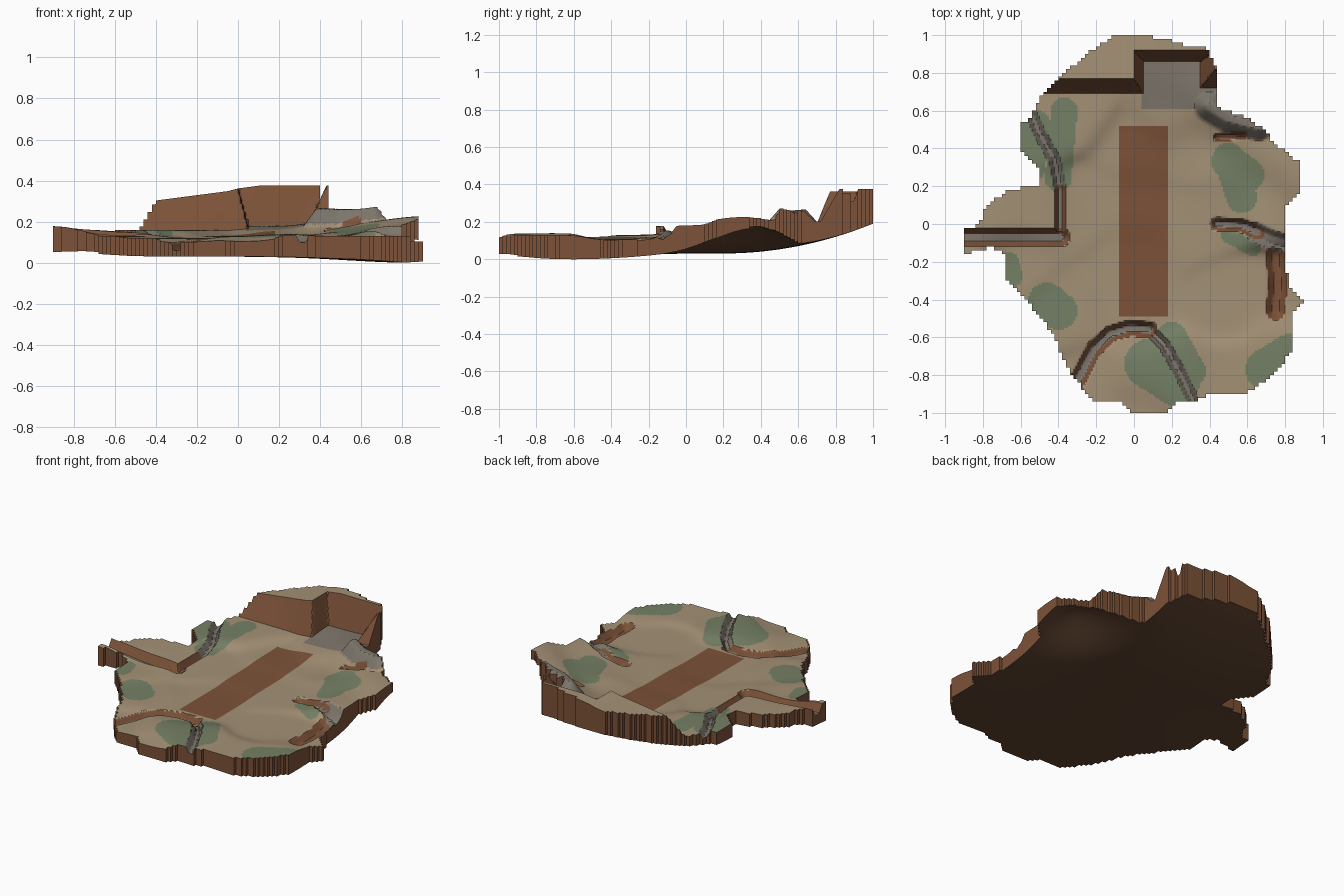
import bpy, bmesh, math
from mathutils import Vector

if "Cube" in bpy.data.objects:
    bpy.data.objects.remove(bpy.data.objects["Cube"])

CELL = 0.01          # fine ground cell
BLOCK = 2            # fine cells per step of the jagged outline


def material(name, rgb):
    """Flat colour from sRGB bytes."""
    linear = [((c / 255 + 0.055) / 1.055) ** 2.4 for c in rgb] + [1]
    mat = bpy.data.materials.new(name)
    mat.use_nodes = True
    mat.diffuse_color = linear
    shader = mat.node_tree.nodes["Principled BSDF"]
    shader.inputs["Base Color"].default_value = linear
    shader.inputs["Roughness"].default_value = 0.9
    return mat


MATERIALS = [material("sand", (164, 145, 118)), material("scrub green", (117, 128, 101)),
             material("earth brown", (124, 82, 56)), material("rock grey", (126, 118, 108)),
             material("deep soil", (97, 69, 49))]
SAND, GREEN, EARTH, ROCK, SOIL = range(len(MATERIALS))


def hundredths(rows):
    return [tuple(v / 100 for v in row) for row in rows]


# Plan outline
outline = hundredths([
    (-10, 100), (5, 100), (20, 97), (30, 94), (38, 94), (44, 82), (44, 62), (60, 56),
    (69, 50), (75, 42), (89, 32), (89, 17), (80, 10), (80, -20), (82, -32), (91, -41),
    (84, -48), (84, -66), (75, -79), (59, -90), (42, -89), (34, -93), (24, -94),
    (18, -100), (0, -100), (-7, -94), (-22, -94), (-36, -75), (-43, -58), (-54, -44),
    (-68, -28), (-68, -17), (-75, -12), (-90, -16), (-90, -3), (-82, 0), (-78, 10),
    (-68, 17), (-50, 21), (-50, 30), (-60, 38), (-60, 52), (-52, 60), (-50, 68),
    (-37, 80), (-18, 95)])

# Spot heights of the ground
ground_spots = hundredths([
    (0, -100, 10), (0, -80, 13), (-28, -85, 10), (20, -80, 14), (45, -87, 13),
    (60, -85, 13), (82, -65, 13), (90, -41, 10), (75, -35, 11), (50, -40, 11),
    (0, -50, 11), (0, -20, 11), (0, 10, 12), (0, 40, 13), (20, 60, 16), (-30, 62, 16),
    (-40, -50, 12), (-65, -22, 13), (-90, -8, 18), (-75, 5, 16), (-50, 10, 15),
    (-30, 10, 12), (-55, 45, 16), (30, 0, 12), (32, 40, 13), (48, 10, 13), (52, 30, 15),
    (65, 20, 16), (88, 25, 23), (75, 10, 18), (68, 40, 20), (78, 36, 23), (50, 57, 19),
    (42, 72, 21), (25, 78, 18)])

# Broad swells of the underside: centre, height, spread
swells = [(0.80, 0.35, 0.14, 0.08), (-0.80, 0.20, 0.045, 0.2), (0.85, -0.60, -0.03, 0.2)]

# Washes cut into the ground: path, half width, depth, wall colour, floor colour
washes = [
    (hundredths([(-94, -7), (-39, -7)]), 0.05, 0.05, EARTH, ROCK),
    (hundredths([(-39, -7), (-39, 18)]), 0.03, 0.04, EARTH, ROCK),
    (hundredths([(-39, 18), (-42, 34), (-50, 48), (-55, 60)]), 0.03, 0.035, ROCK, ROCK),
    (hundredths([(-31, -85), (-21, -66), (-12, -58), (-2, -55), (8, -56)]),
     0.042, 0.045, EARTH, ROCK),
    (hundredths([(8, -56), (16, -64), (24, -78), (32, -95)]), 0.03, 0.035, ROCK, ROCK),
    (hundredths([(44, 0), (58, -1), (66, -5)]), 0.035, 0.04, EARTH, ROCK),
    (hundredths([(64, -4), (72, -8), (82, -11)]), 0.05, 0.04, ROCK, ROCK),
    (hundredths([(75, -16), (76, -32), (75, -46)]), 0.05, 0.035, EARTH, EARTH),
    (hundredths([(44, 46), (58, 47)]), 0.02, 0.02, EARTH, EARTH)]

# Scrub patches: path and radius
patches = [
    (hundredths([(-40, 24), (-37, 60)]), 0.07), (hundredths([(-55, 30), (-52, 52)]), 0.08),
    (hundredths([(-46, -41), (-40, -46)]), 0.1), (hundredths([(-66, -20), (-64, -28)]), 0.05),
    (hundredths([(50, 35), (57, 14)]), 0.08), (hundredths([(50, 33), (60, 26)]), 0.09),
    (hundredths([(8, -74), (22, -83)]), 0.13), (hundredths([(20, -60), (30, -78)]), 0.08),
    (hundredths([(70, -77), (83, -69)]), 0.11), (hundredths([(50, -6), (63, -13)]), 0.04)]
rock_ledge = hundredths([(40, 62), (50, 56), (66, 52)])


def inside(x, y):
    odd = False
    for (ax, ay), (bx, by) in zip(outline, outline[1:] + outline[:1]):
        if (ay > y) != (by > y) and x < ax + (y - ay) * (bx - ax) / (by - ay):
            odd = not odd
    return odd


def distance(x, y, path):
    best = 9.0
    for (ax, ay), (bx, by) in zip(path, path[1:]):
        dx, dy = bx - ax, by - ay
        t = max(0, min(1, ((x - ax) * dx + (y - ay) * dy) / (dx * dx + dy * dy)))
        best = min(best, math.hypot(x - ax - t * dx, y - ay - t * dy))
    return best


def ramp(v, start, end):
    return max(0.0, min(1.0, (v - start) / (end - start)))


def spot_blend(x, y):
    """Smooth weighted mean of the ground spot heights."""
    total = weight = 1e-12
    for sx, sy, sz in ground_spots:
        w = math.exp(-((x - sx) ** 2 + (y - sy) ** 2) / 0.018)
        total += w * sz
        weight += w
    return total / weight


def plateau(x, y):
    """0 on the low ground, 1 on the rear plateau, with a square notch cut in it."""
    return max(min(ramp(y, 0.69, 0.77), ramp(-x, -0.05, 0)),
               ramp(y, 0.86, 0.92),
               min(ramp(x, 0.35, 0.43), ramp(y, 0.72, 0.82)))


def under_height(x, y):
    z = 0.03 + 0.16 * ramp(y, 0.2, 1.0) ** 2
    for sx, sy, height, spread in swells:
        z += height * math.exp(-((x - sx) ** 2 + (y - sy) ** 2) / spread)
    return z


def ground_height(x, y):
    z = spot_blend(x, y) + 0.07 * (1 - ramp(distance(x, y, rock_ledge), 0.02, 0.08))
    cut = max(depth * (1 - ramp(distance(x, y, path), width * 0.4, width))
              for path, width, depth, wall, floor in washes)
    high = 0.355 + 0.02 * ramp(x, -0.05, 0.1) - 0.13 * max(0, -x)
    t = plateau(x, y)
    z = (z - cut) * (1 - t) + high * t
    return max(z, under_height(x, y) + 0.03)


def ground_colour(x, y):
    if -0.08 < x < 0.18 and -0.49 < y < 0.52:      # bare landing strip
        return EARTH
    if 0.01 < plateau(x, y) < 0.99:                # cliff faces
        return EARTH
    for path, width, depth, wall, floor in washes:
        d = distance(x, y, path)
        if d < width:
            return floor if d < width * 0.45 else wall
    notch = 0.04 < x < 0.44 and 0.61 < y < 0.87 and plateau(x, y) < 0.5
    if notch or distance(x, y, rock_ledge) < 0.07:
        return ROCK
    if any(distance(x, y, path) < r for path, r in patches):
        return GREEN
    return SAND


# Cells covered by the jagged outline
step = CELL * BLOCK
cells = {(i * BLOCK + a, j * BLOCK + b)
         for i in range(-50, 50) for j in range(-50, 50)
         if inside((i + 0.5) * step, (j + 0.5) * step)
         for a in range(BLOCK) for b in range(BLOCK)}
corners = {(i + a, j + b) for i, j in cells for a in (0, 1) for b in (0, 1)}
top = {c: ground_height(c[0] * CELL, c[1] * CELL) for c in corners}
bottom = {c: under_height(c[0] * CELL, c[1] * CELL) for c in corners}
lowest = min(bottom.values())


def build(name, faces, smooth):
    """Mesh from (corner list, material) pairs; a corner is (i, j, height table)."""
    bm = bmesh.new()
    verts = {}

    def vert(i, j, table):
        key = (i, j, id(table))
        if key not in verts:
            verts[key] = bm.verts.new(Vector((i * CELL, j * CELL, table[i, j] - lowest)))
        return verts[key]

    for loop, colour in faces:
        bm.faces.new([vert(*c) for c in loop]).material_index = colour
    mesh = bpy.data.meshes.new(name)
    bm.to_mesh(mesh)
    bm.free()
    for mat in MATERIALS:
        mesh.materials.append(mat)
    obj = bpy.data.objects.new(name, mesh)
    bpy.context.collection.objects.link(obj)
    if smooth:
        bpy.ops.object.select_all(action="DESELECT")
        obj.select_set(True)
        bpy.context.view_layer.objects.active = obj
        bpy.ops.object.shade_smooth_by_angle(angle=math.radians(30))


ground, underside, wall = [], [], []
for i, j in sorted(cells):
    ring = [(i, j), (i + 1, j), (i + 1, j + 1), (i, j + 1)]
    colour = ground_colour((i + 0.5) * CELL, (j + 0.5) * CELL)
    ground.append(([(*c, top) for c in ring], colour))
    underside.append(([(*c, bottom) for c in reversed(ring)], SOIL))
    # Vertical earth wall wherever the neighbouring cell is empty
    for k, (di, dj) in enumerate([(0, -1), (1, 0), (0, 1), (-1, 0)]):
        if (i + di, j + dj) not in cells:
            a, b = ring[k], ring[(k + 1) % 4]
            wall.append(([(*a, bottom), (*b, bottom), (*b, top), (*a, top)], EARTH))

build("ground_surface", ground, True)
build("underside", underside, True)
build("edge_wall", wall, False)
